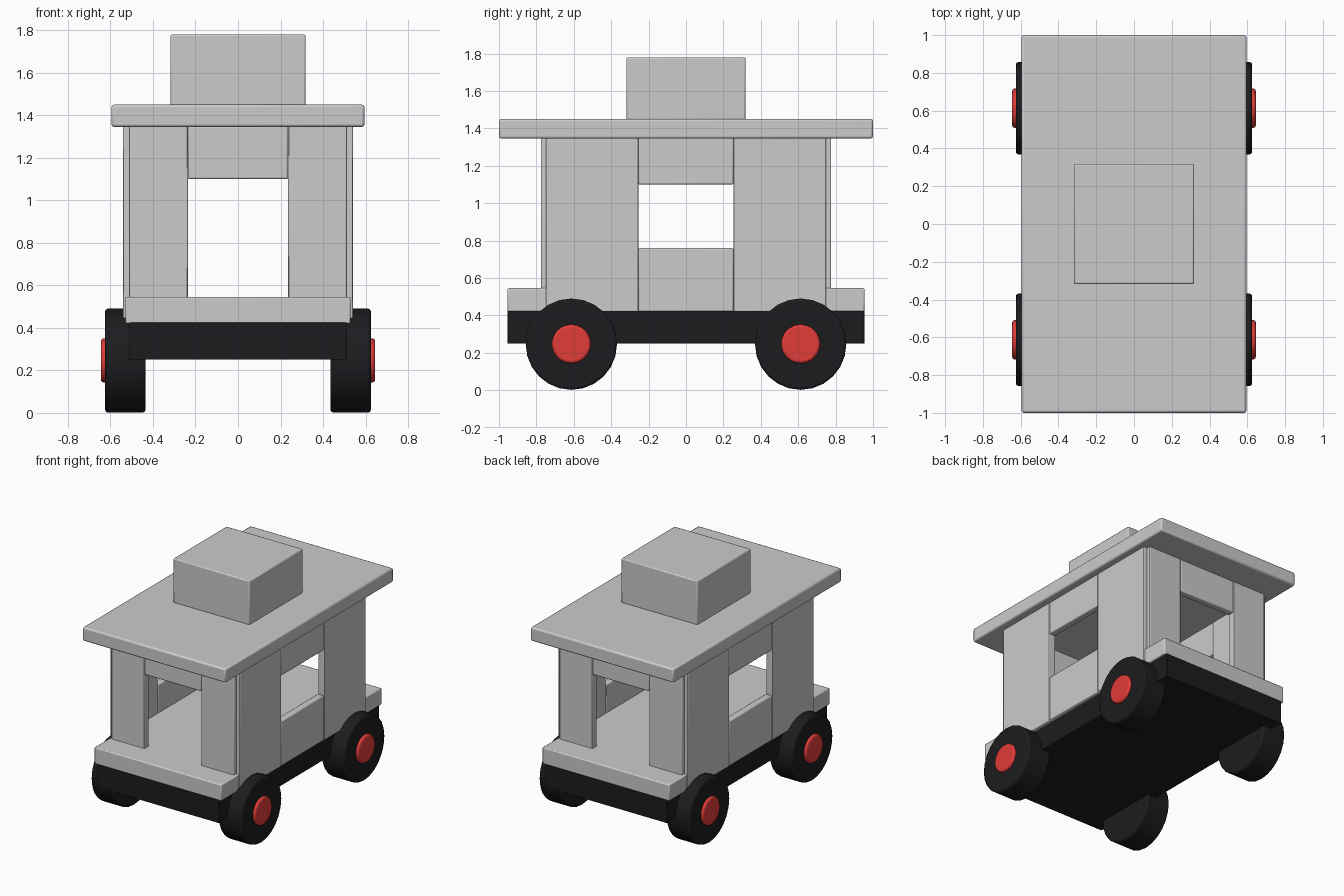
import bpy
from math import pi

cube = bpy.data.objects.get("Cube")
if cube:
    bpy.data.objects.remove(cube, do_unlink=True)


def make_material(name, colour):
    mat = bpy.data.materials.new(name)
    mat.use_nodes = True
    mat.diffuse_color = colour
    mat.node_tree.nodes["Principled BSDF"].inputs["Base Color"].default_value = colour
    return mat


black = make_material("black_paint", (0.012, 0.012, 0.014, 1))
red = make_material("red_paint", (0.75, 0.045, 0.04, 1))


def finish(obj, name, bevel, segments=2, mat=None):
    """Name the part, round its edges and shade it."""
    obj.name = name
    bpy.ops.object.transform_apply(location=False, rotation=True, scale=True)
    mod = obj.modifiers.new("rounded_edges", "BEVEL")
    mod.width = bevel
    mod.segments = segments
    mod.limit_method = "ANGLE"
    mod.angle_limit = pi / 4
    if mat:
        obj.data.materials.append(mat)
    bpy.ops.object.shade_smooth_by_angle(angle=pi / 6)
    return obj


def block(name, xs, ys, zs, bevel=0.008, mat=None):
    """Box given by its extents on each axis."""
    spans = (xs, ys, zs)
    bpy.ops.mesh.primitive_cube_add(size=1, location=[(a + b) / 2 for a, b in spans])
    obj = bpy.context.object
    obj.scale = [abs(b - a) for a, b in spans]
    return finish(obj, name, bevel, mat=mat)


def disc(name, x_in, x_out, y, z, radius, sides, bevel, segments, mat):
    """Cylinder lying along x."""
    bpy.ops.mesh.primitive_cylinder_add(
        vertices=sides, radius=radius, depth=abs(x_out - x_in),
        location=((x_in + x_out) / 2, y, z), rotation=(0, pi / 2, 0))
    return finish(bpy.context.object, name, bevel, segments, mat)


# Chassis, floor, roof and the box on top
block("chassis", (-0.51, 0.51), (-0.955, 0.955), (0.25, 0.425), 0.004, black)
block("floor", (-0.53, 0.53), (-0.955, 0.955), (0.42, 0.545))
block("roof", (-0.595, 0.595), (-1, 1), (1.345, 1.45), 0.012)
block("roof_box", (-0.318, 0.318), (-0.318, 0.318), (1.445, 1.78))

wall_top = 1.35
lintel_bottom = 1.10

for s, side in ((-1, "right"), (1, "left")):
    # Side wall: two wide boards with a window between sill and lintel
    wall_x = (s * 0.488, s * 0.54)
    for t, end in ((-1, "front"), (1, "back")):
        block(f"{side}_{end}_board", wall_x, (t * 0.255, t * 0.748), (0.42, wall_top), 0.005)
    window_y = (-0.256, 0.254)
    block(f"{side}_sill", wall_x, window_y, (0.42, 0.76))
    block(f"{side}_lintel", wall_x, window_y, (lintel_bottom, wall_top))

for t, end in ((-1, "front"), (1, "back")):
    # End wall: two posts with a header over the doorway
    wall_y = (t * 0.722, t * 0.776)
    for s, side in ((-1, "right"), (1, "left")):
        block(f"{end}_{side}_post", (s * 0.236, s * 0.511), wall_y, (0.54, wall_top), 0.005)
    block(f"{end}_header", (-0.236, 0.236), wall_y, (lintel_bottom, wall_top))

# Wheels with hub caps
for s, side in ((-1, "right"), (1, "left")):
    for t, end in ((-1, "front"), (1, "back")):
        y = t * 0.613
        disc(f"{end}_{side}_wheel", s * 0.435, s * 0.625, y, 0.246, 0.244, 24, 0.012, 2, black)
        disc(f"{end}_{side}_hub_cap", s * 0.59, s * 0.645, y, 0.247, 0.104, 32, 0.014, 3, red)
